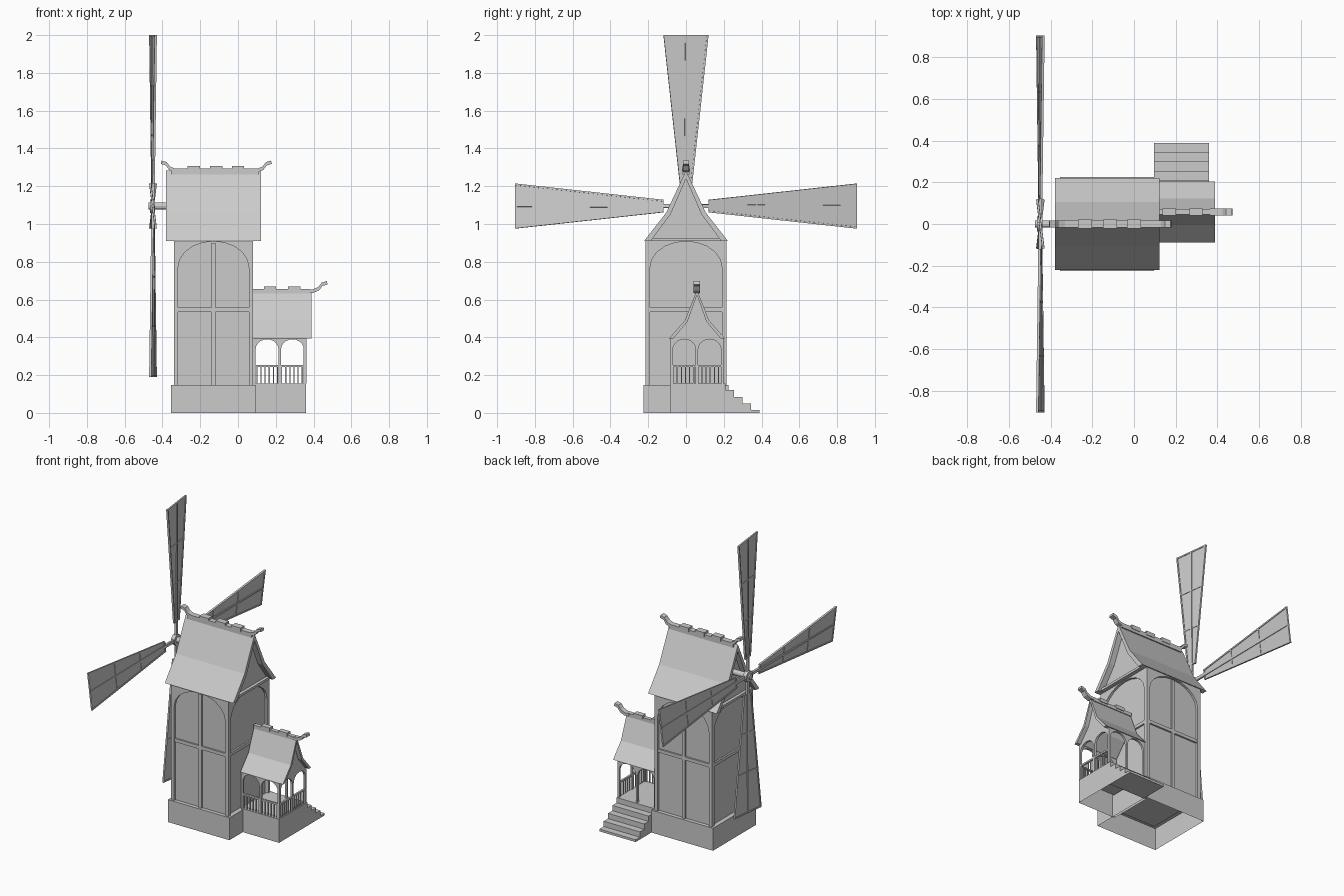
import bpy, bmesh, math
from mathutils import Matrix, Vector

if "Cube" in bpy.data.objects:
    bpy.data.objects.remove(bpy.data.objects["Cube"])


def finish(name, bm):
    bmesh.ops.recalc_face_normals(bm, faces=bm.faces)
    me = bpy.data.meshes.new(name)
    bm.to_mesh(me)
    bm.free()
    ob = bpy.data.objects.new(name, me)
    bpy.context.collection.objects.link(ob)
    return ob


def add_prism(bm, pts, axis, a, b):
    """Extrude a (u, z) outline along axis x or y from a to b."""
    mk = (lambda u, z, d: (d, u, z)) if axis == 'x' else (lambda u, z, d: (u, d, z))
    lo = [bm.verts.new(mk(u, z, a)) for u, z in pts]
    hi = [bm.verts.new(mk(u, z, b)) for u, z in pts]
    n = len(pts)
    bm.faces.new(lo)
    bm.faces.new(hi[::-1])
    for i in range(n):
        j = (i + 1) % n
        bm.faces.new((lo[i], hi[i], hi[j], lo[j]))


def prism(name, pts, axis, a, b):
    bm = bmesh.new()
    add_prism(bm, pts, axis, a, b)
    return finish(name, bm)


def rect(u0, u1, z0, z1):
    return [(u0, z0), (u1, z0), (u1, z1), (u0, z1)]


def box(name, x0, x1, y0, y1, z0, z1):
    return prism(name, rect(x0, x1, z0, z1), 'y', y0, y1)


def open_base(name, x0, x1, y0, y1, z1):
    """Box without a bottom face."""
    ob = box(name, x0, x1, y0, y1, 0, z1)
    bm = bmesh.new()
    bm.from_mesh(ob.data)
    bm.faces.ensure_lookup_table()
    low = [f for f in bm.faces if all(v.co.z < 1e-4 for v in f.verts)]
    bmesh.ops.delete(bm, geom=low, context='FACES')
    bm.to_mesh(ob.data)
    bm.free()


def arcade(u0, u1, z0, z1, spring, top, post, bays):
    """Outline of a frame with arched openings standing on posts."""
    pts = [(u0, z1), (u0, z0)]
    w = (u1 - u0 - post * (bays + 1)) / bays
    for k in range(bays):
        a = u0 + post + k * (w + post)
        pts.append((a, z0))
        for i in range(11):
            t = math.pi * (1 - i / 10)
            pts.append((a + w / 2 + w / 2 * math.cos(t), spring + (top - spring) * math.sin(t)))
        pts.append((a + w, z0))
    return pts + [(u1, z0), (u1, z1)]


def roof(name, yc, half, z0, kink, z1, x0, x1, g0, g1, t):
    """Bent gable roof shell, plus recessed gable filling."""
    right = [(half, z0), kink, (0, z1)]
    inner = [(0, z1 - 2 * t), (kink[0] - t, kink[1] - t * .5), (half - 1.6 * t, z0)]
    out = [(-u, z) for u, z in right] + right[1::-1]
    under = inner[::-1] + [(-u, z) for u, z in inner[1:]]
    prism(name, [(yc + u, z) for u, z in out + under], 'x', x0, x1)
    prism(name + "_gable", [(yc + u, z) for u, z in under], 'x', g0, g1)


def horn(name, x, z, yc, s):
    """Curled ridge finial."""
    mid = [(-.03, 0), (.0, 0), (.03, .012), (.048, .036), (.075, .044)]
    up = [(x + s * u, z + h + .009) for u, h in mid]
    dn = [(x + s * (u + .004), z + h - .009) for u, h in mid]
    prism(name, up + dn[::-1], 'y', yc - .017, yc + .017)


# tower plinth and walls
open_base("tower_plinth", -.355, .095, -.225, .225, .148)
box("tower_wall", -.325, .065, -.2, .2, .14, .912)
for s in (-1, 1):
    f = arcade(-.34, .08, .148, .912, .77, .908, .023, 1)
    prism("tower_arch_frame_y", f, 'y', s * .2, s * .215)
    box("tower_mullion", -.14, -.12, *sorted((s * .2, s * .211)), .148, .9)
    box("tower_rail_y", -.32, .06, *sorted((s * .2, s * .211)), .535, .557)
    f = arcade(-.215, .215, .148, .912, .77, .908, .025, 1)
    xa, xb = (.065, .08) if s > 0 else (-.34, -.325)
    prism("tower_arch_frame_x", f, 'x', xa, xb)
    prism("tower_rail_x", rect(-.195, .195, .535, .557), 'x', xa + .004 * (s < 0), xb - .004 * (s > 0))

# main roof with tie beams
roof("main_roof", 0, .222, .91, (.105, 1.06), 1.283, -.38, .122, -.345, .085, .022)
for x in (-.365, .085):
    prism("gable_tie_beam", rect(-.19, .19, .911, .927), 'x', x, x + .02)
box("main_ridge", -.355, .11, -.018, .018, 1.262, 1.293)
for x in (-.235, -.115, .0):
    box("ridge_tile", x - .033, x + .033, -.021, .021, 1.28, 1.307)
horn("ridge_horn_right", .1, 1.283, 0, 1)
horn("ridge_horn_left", -.33, 1.283, 0, -1)

# porch base and stairs
open_base("porch_base", .08, .36, -.085, .21, .155)
steps = [(.205, 0), (.205, .155)]
for i in range(5):
    z, y = .155 - i * .035, .21 + i * .045
    steps += [(y, z), (y, max(z - .035, 0))]
prism("porch_stairs", steps, 'x', .095, .36)

# porch arcades
for y in (-.083, .185):
    prism("porch_arcade_y", arcade(.08, .362, .155, .4, .335, .39, .013, 2), 'y', y, y + .014)
prism("porch_arcade_x", arcade(-.083, .199, .155, .4, .335, .39, .013, 2), 'x', .348, .362)

# porch railings
box("porch_rail_front", .085, .355, -.082, -.07, .243, .254)
box("porch_rail_side", .349, .361, -.075, .19, .243, .254)
bm = bmesh.new()
for i in range(12):
    x, y = .1 + i * .0218, -.068 + i * .0218
    add_prism(bm, rect(x - .003, x + .003, .155, .245), 'y', -.079, -.073)
    add_prism(bm, rect(y - .003, y + .003, .155, .245), 'x', .352, .358)
finish("porch_balusters", bm)

# porch roof
roof("porch_roof", .058, .147, .395, (.064, .49), .652, .08, .39, .342, .362, .014)
box("porch_ridge", .08, .38, .045, .071, .632, .655)
for x in (.17, .298):
    box("porch_ridge_tile", x - .032, x + .032, .041, .075, .645, .668)
horn("porch_ridge_horn", .395, .645, .058, 1)

# sail shaft and hub
for name, r, x0, x1 in (("sail_shaft", .018, -.46, -.33), ("sail_hub", .036, -.466, -.44),
                        ("hub_cap", .018, -.475, -.46)):
    bm = bmesh.new()
    m = Matrix.Translation(((x0 + x1) / 2, 0, 1.095)) @ Matrix.Rotation(math.pi / 2, 4, 'Y')
    bmesh.ops.create_cone(bm, cap_ends=True, segments=12, radius1=r, radius2=r, depth=x1 - x0, matrix=m)
    finish(name, bm)

# four pitched lattice sails
def half_width(r):
    return .033 + (r - .12) * .087 / .785


for k in range(4):
    bm = bmesh.new()
    r0, r1 = .12, .905
    w0, w1 = half_width(r0), half_width(r1)
    add_prism(bm, [(-w0, r0), (w0, r0), (w1, r1), (-w1, r1)], 'x', -.002, .002)
    for s in (-1, 1):
        add_prism(bm, [(s * (w0 - .009), r0), (s * w0, r0), (s * w1, r1), (s * (w1 - .009), r1)], 'x', -.006, .006)
    for r in (.12, .37, .63, .896):
        w = half_width(r)
        add_prism(bm, rect(-w, w, r, r + .009), 'x', -.005, .005)
    add_prism(bm, [(-.01, .0), (.01, .0), (.004, .9), (-.004, .9)], 'x', -.007, .007)
    m = Matrix.Translation((-.45, 0, 1.095)) @ Matrix.Rotation(k * math.pi / 2, 4, 'X') @ Matrix.Rotation(math.radians(7), 4, 'Z')
    bm.transform(m)
    finish("sail", bm)
